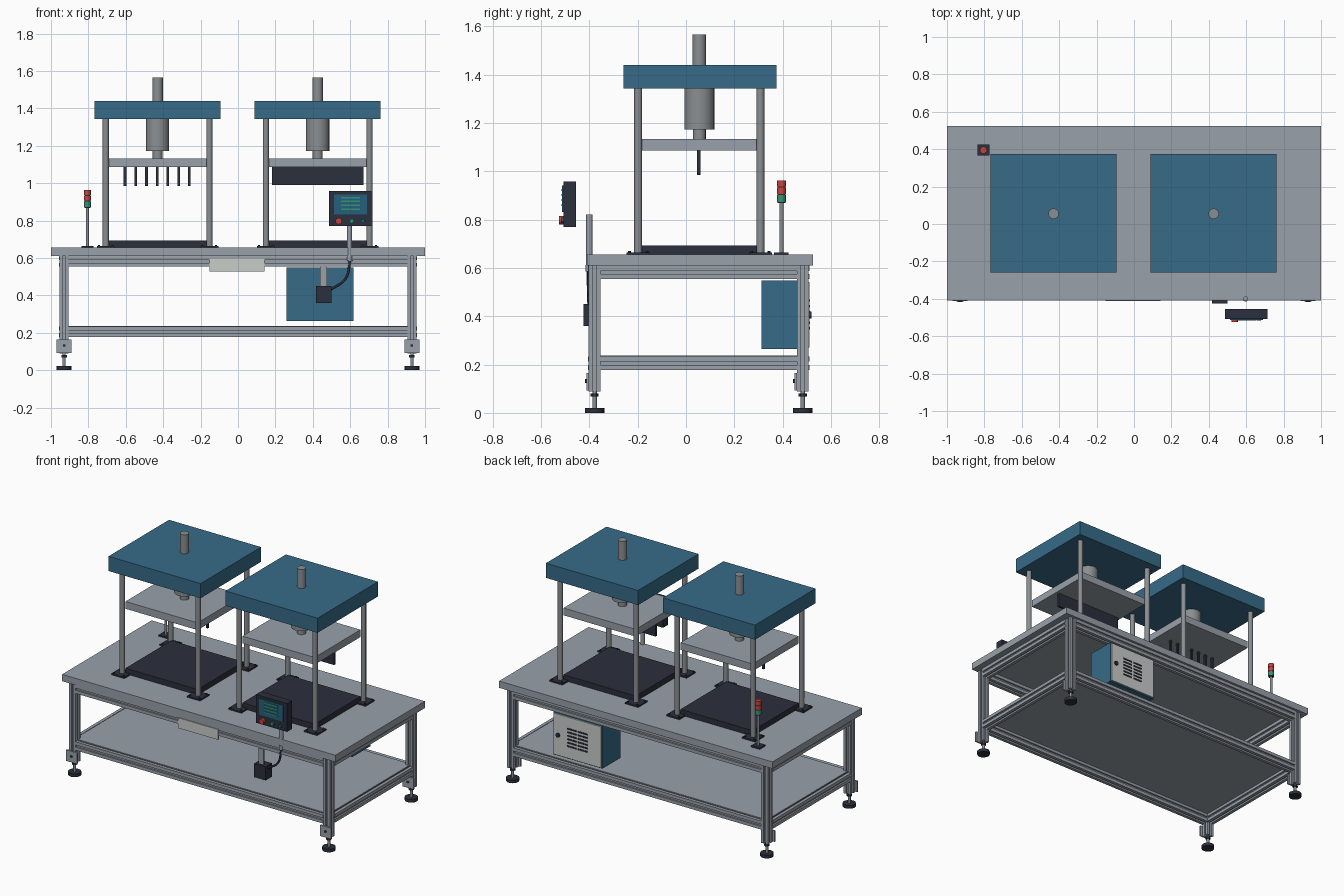
import bpy, bmesh, math
from mathutils import Matrix, Vector

if "Cube" in bpy.data.objects:
    bpy.data.objects.remove(bpy.data.objects["Cube"])


def material(name, rgb):
    m = bpy.data.materials.new(name)
    m.diffuse_color = (*rgb, 1)
    m.use_nodes = True
    m.node_tree.nodes["Principled BSDF"].inputs["Base Color"].default_value = m.diffuse_color
    return m


STEEL = material("steel_grey", (0.32, 0.355, 0.40))
ROD = material("rod_grey", (0.26, 0.275, 0.29))
BLUE = material("press_blue", (0.038, 0.147, 0.25))
DARK = material("dark_slate", (0.024, 0.029, 0.045))
PALE = material("pale_grey", (0.58, 0.61, 0.59))
RED = material("signal_red", (0.60, 0.055, 0.045))
GREEN = material("signal_green", (0.035, 0.30, 0.17))
SCREEN = material("screen_blue", (0.018, 0.115, 0.20))


def finish(name, bm, mat, smooth=False):
    bmesh.ops.recalc_face_normals(bm, faces=bm.faces[:])
    me = bpy.data.meshes.new(name)
    bm.to_mesh(me)
    bm.free()
    me.materials.append(mat)
    ob = bpy.data.objects.new(name, me)
    bpy.context.collection.objects.link(ob)
    if smooth:
        bpy.ops.object.select_all(action='DESELECT')
        ob.select_set(True)
        bpy.context.view_layer.objects.active = ob
        bpy.ops.object.shade_smooth_by_angle(angle=math.radians(35))
    return ob


def box(name, x, y, z, mat):
    """Box from three (min, max) ranges."""
    bm = bmesh.new()
    bmesh.ops.create_cube(bm, size=1)
    for v in bm.verts:
        v.co = [(r[0] + r[1]) / 2 + c * (r[1] - r[0]) for r, c in zip((x, y, z), v.co)]
    return finish(name, bm, mat)


def slab(name, cx, cy, hx, hy, z0, z1, mat):
    return box(name, (cx - hx, cx + hx), (cy - hy, cy + hy), (z0, z1), mat)


def rod(name, a, b, r, mat, sides=16):
    """Cylinder between two points."""
    a, b = Vector(a), Vector(b)
    bm = bmesh.new()
    rot = (b - a).to_track_quat('Z', 'Y').to_matrix().to_4x4()
    bmesh.ops.create_cone(bm, cap_ends=True, segments=sides, radius1=r, radius2=r,
                          depth=(b - a).length, matrix=Matrix.Translation((a + b) / 2) @ rot)
    return finish(name, bm, mat, sides > 8)


def extrusion(name, a, b, h=0.0245, s=0.007, d=0.011):
    """Square slotted bar between two points."""
    a, b = Vector(a), Vector(b)
    axis = (b - a).normalized()
    u = Vector((0, 0, 1)) if abs(axis.z) < 0.5 else Vector((1, 0, 0))
    w = axis.cross(u)
    quarter = [(h, -s), (h - d, -s), (h - d, s), (h, s), (h, h)]
    bm = bmesh.new()
    verts = []
    for k in range(4):
        c, n = round(math.cos(k * math.pi / 2)), round(math.sin(k * math.pi / 2))
        verts += [bm.verts.new(a + u * (p * c - q * n) + w * (p * n + q * c)) for p, q in quarter]
    face = bm.faces.new(verts)
    ext = bmesh.ops.extrude_face_region(bm, geom=[face])
    bmesh.ops.translate(bm, vec=b - a, verts=[v for v in ext["geom"] if isinstance(v, bmesh.types.BMVert)])
    return finish(name, bm, STEEL)


# Table top and lower shelf
box("table_top", (-1, 1), (-0.41, 0.525), (0.61, 0.655), STEEL)
LX, YF, YB = 0.93, -0.378, 0.483
box("lower_shelf", (-LX, LX), (YF, YB), (0.23, 0.237), STEEL)

# Slotted frame: legs with levelling feet, then two tiers of rails
for x in (-LX, LX):
    for y in (YF, YB):
        extrusion("leg", (x, y, 0.088), (x, y, 0.61))
        box("foot_bracket", (x - 0.04, x + 0.04), (y - 0.034, y - 0.024), (0.092, 0.165), STEEL)
        rod("bracket_bolt", (x, y - 0.04, 0.132), (x, y - 0.03, 0.132), 0.008, DARK, 6)
        rod("foot_stem", (x, y, 0.015), (x, y, 0.09), 0.009, ROD, 12)
        rod("foot_nut", (x, y, 0.068), (x, y, 0.08), 0.017, DARK, 6)
        rod("foot_pad", (x, y, 0), (x, y, 0.021), 0.04, DARK, 20)
for z in (0.205, 0.581):
    for y in (YF, YB):
        extrusion("long_rail", (-LX + 0.024, y, z), (LX - 0.024, y, z), h=0.028)
    for x in (-LX, LX):
        extrusion("side_rail", (x, YF + 0.024, z), (x, YB - 0.024, z), h=0.028)

# Two press stations
CY = 0.055
for cx in (-0.43, 0.426):
    slab("press_head", cx, 0.058, 0.337, 0.316, 1.343, 1.44, BLUE)
    rod("cylinder_cap", (cx, CY, 1.43), (cx, CY, 1.565), 0.028, ROD)
    rod("cylinder_body", (cx, CY, 1.173), (cx, CY, 1.35), 0.062, ROD, 24)
    rod("piston_rod", (cx, CY, 1.13), (cx, CY, 1.18), 0.027, ROD)
    slab("platen", cx, CY, 0.264, 0.24, 1.085, 1.133, STEEL)
    slab("press_bed", cx, CY, 0.264, 0.24, 0.655, 0.692, DARK)
    for sx in (-1, 1):
        for sy in (-1, 1):
            px, py = cx + sx * 0.277, CY + sy * 0.253
            rod("guide_column", (px, py, 0.655), (px, py, 1.35), 0.0165, ROD)
            slab("column_flange", px, py, 0.048, 0.048, 0.655, 0.664, DARK)
            for ox in (-0.036, 0.036):
                for oy in (-0.036, 0.036):
                    rod("flange_bolt", (px + ox, py + oy, 0.66), (px + ox, py + oy, 0.67), 0.006, DARK, 6)

# Pressing tools: a row of pins on one side, a blade on the other
for i in range(7):
    slab("press_pin", -0.432 + (i - 3) * 0.0573, 0.052, 0.007, 0.007, 0.985, 1.09, DARK)
slab("press_blade", 0.426, 0.052, 0.245, 0.007, 0.99, 1.09, DARK)

# Signal tower
tx, ty = -0.805, 0.395
slab("tower_base", tx, ty, 0.032, 0.03, 0.655, 0.664, DARK)
rod("tower_pole", (tx, ty, 0.66), (tx, ty, 0.88), 0.008, ROD, 12)
for z0, z1, m in ((0.873, 0.902, GREEN), (0.906, 0.932, RED), (0.936, 0.962, RED)):
    rod("tower_lamp", (tx, ty, z0), (tx, ty, z1), 0.019, m)
rod("tower_core", (tx, ty, 0.868), (tx, ty, 0.958), 0.0165, DARK)

# Control panel with screen, read-out bars and buttons
box("panel_housing", (0.486, 0.714), (-0.507, -0.455), (0.77, 0.957), DARK)
box("panel_screen", (0.512, 0.689), (-0.512, -0.506), (0.832, 0.94), SCREEN)
for i in range(4):
    box("readout_bar", (0.55, 0.652), (-0.516, -0.511), (0.856 + i * 0.021, 0.864 + i * 0.021), GREEN)
rod("stop_button", (0.538, -0.5, 0.797), (0.538, -0.525, 0.797), 0.017, RED)
rod("start_button", (0.608, -0.5, 0.797), (0.608, -0.517, 0.797), 0.012, GREEN)
rod("mode_button", (0.667, -0.5, 0.797), (0.667, -0.517, 0.797), 0.011, SCREEN)
rod("panel_post", (0.597, -0.4, 0.6), (0.597, -0.4, 0.82), 0.013, STEEL)
rod("post_socket", (0.597, -0.4, 0.585), (0.597, -0.4, 0.612), 0.015, STEEL)

# Switch box on a strap, with its cable
box("switch_box", (0.416, 0.5), (-0.425, -0.36), (0.36, 0.45), DARK)
box("switch_strap", (0.438, 0.475), (-0.41, -0.402), (0.44, 0.553), STEEL)
cu = bpy.data.curves.new("cable", 'CURVE')
cu.dimensions = '3D'
cu.bevel_depth = 0.007
cu.bevel_resolution = 2
sp = cu.splines.new('BEZIER')
sp.bezier_points.add(2)
for p, co in zip(sp.bezier_points, ((0.6, -0.402, 0.59), (0.575, -0.402, 0.49), (0.495, -0.395, 0.43))):
    p.co = co
    p.handle_left_type = p.handle_right_type = 'AUTO'
cu.materials.append(DARK)
bpy.context.collection.objects.link(bpy.data.objects.new("cable", cu))

# Blank plate on the front rail
box("front_plate", (-0.152, 0.142), (-0.412, -0.403), (0.528, 0.596), PALE)

# Electrical cabinet at the back with vented door
box("cabinet", (0.26, 0.617), (0.313, 0.502), (0.264, 0.548), BLUE)
box("cabinet_door", (0.266, 0.611), (0.5, 0.51), (0.27, 0.542), PALE)
for i in range(6):
    z = 0.345 + i * 0.023
    for x in (0.365, 0.445):
        box("door_vent", (x, x + 0.068), (0.509, 0.513), (z, z + 0.01), DARK)
rod("door_knob", (0.578, 0.505, 0.405), (0.578, 0.519, 0.405), 0.014, DARK)
